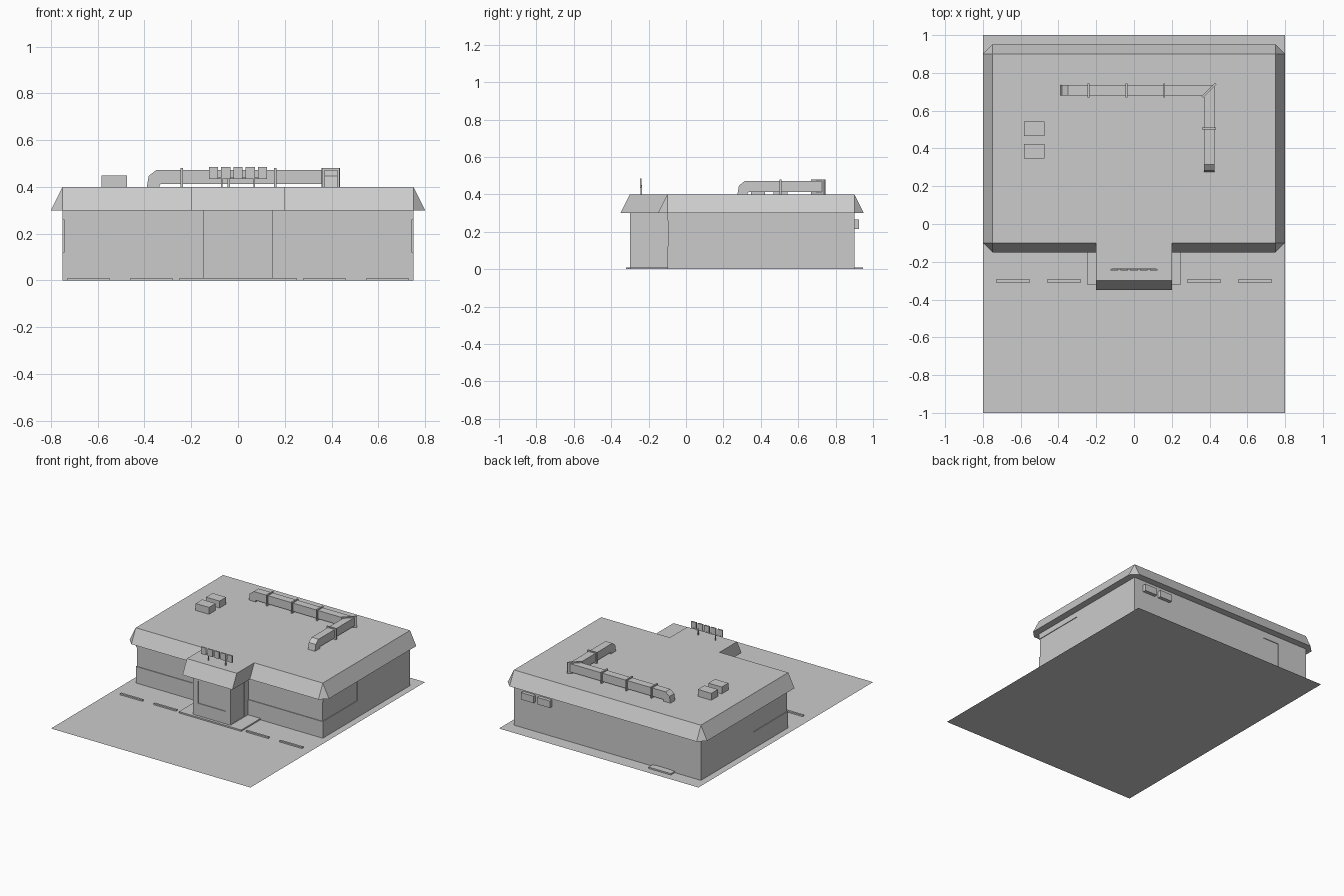
import bpy, bmesh
from mathutils import Vector

if "Cube" in bpy.data.objects:
    bpy.data.objects.remove(bpy.data.objects["Cube"])


def finish(name, bm):
    bmesh.ops.recalc_face_normals(bm, faces=bm.faces)
    me = bpy.data.meshes.new(name)
    bm.to_mesh(me)
    bm.free()
    ob = bpy.data.objects.new(name, me)
    bpy.context.collection.objects.link(ob)
    return ob


def box(name, x0, x1, y0, y1, z0, z1):
    bm = bmesh.new()
    bmesh.ops.create_cube(bm, size=1)
    for v in bm.verts:
        v.co = Vector(((x0 + x1) / 2 + v.co.x * (x1 - x0),
                       (y0 + y1) / 2 + v.co.y * (y1 - y0),
                       (z0 + z1) / 2 + v.co.z * (z1 - z0)))
    return finish(name, bm)


def hull(name, pts):
    bm = bmesh.new()
    for p in pts:
        bm.verts.new(p)
    bmesh.ops.convex_hull(bm, input=bm.verts)
    bmesh.ops.dissolve_limit(bm, angle_limit=0.01, verts=bm.verts, edges=bm.edges)
    return finish(name, bm)


def recess(target, name, *dims):
    cutter = box(name + "_cutter", *dims)
    cutter.hide_render = True
    cutter.hide_viewport = True
    cutter.display_type = 'WIRE'
    m = target.modifiers.new(name, 'BOOLEAN')
    m.operation = 'DIFFERENCE'
    m.solver = 'EXACT'
    m.object = cutter


# flat parking lot
bm = bmesh.new()
lot = [bm.verts.new(p) for p in ((-.8, -1, 0), (.8, -1, 0), (.8, 1, 0), (-.8, 1, 0))]
bm.faces.new(lot)
finish("parking_lot", bm)

# main walls with shallow corner windows and a back door
walls = box("main_walls", -.75, .75, -.1, .9, 0, .31)
recess(walls, "front_window", -.8, .8, -.2, -.095, .12, .26)
recess(walls, "right_window", .745, .85, -.21, .3, .12, .26)
recess(walls, "left_window", -.85, -.745, -.21, .3, .12, .26)
recess(walls, "back_door", -.51, -.38, .895, 1, .01, .25)

# entrance with front window and side doors
entry = box("entrance_walls", -.15, .15, -.3, -.08, 0, .31)
recess(entry, "entrance_window", -.11, .11, -.4, -.295, .1, .26)
recess(entry, "entrance_door_right", .145, .25, -.265, -.14, .012, .26)
recess(entry, "entrance_door_left", -.25, -.145, -.265, -.14, .012, .26)

# mansard roof with clipped corners, plus entrance roof
pts = []
for x in (-1, 1):
    for y in (-.5, .5):
        s = 1 if y > 0 else -1
        pts += [(x * .75, .4 + y, .4), (x * .8, .4 + y, .3),
                (x * .75, .4 + y + s * .05, .3)]
hull("main_roof", pts)
hull("entrance_roof", [(x, y, z) for x in (-.2, .2)
                       for y, z in ((-.35, .3), (-.3, .4), (-.1, .4), (-.1, .3))])

# steps and wheel stops
box("entrance_step", -.25, .25, -.32, -.1, 0, .01)
box("back_step", -.54, -.36, .9, .945, 0, .01)
for i, x in enumerate((-.64, -.37, .37, .64)):
    box(f"wheel_stop_{i}", x - .09, x + .09, -.31, -.295, 0, .01)

# utility boxes on the back wall and units on the roof
for i, x in enumerate((.625, .495)):
    box(f"utility_box_{i}", x - .05, x + .05, .9, .925, .215, .265)
for i, y in enumerate((.385, .505)):
    box(f"roof_unit_{i}", -.583, -.475, y - .038, y + .038, .4, .45)

# rectangular duct swept through a mitred corner, both ends bent down to the roof
IN, OUT = (.37, .68), (.425, .735)
bend = [((0, .4), (.055, .4)), ((.008, .447), (.055, .41)), ((.04, .472), (.06, .412))]


def leg_x(s, z):
    return [(-.39 + s, IN[1], z), (-.39 + s, OUT[1], z)]


def leg_y(s, z):
    return [(IN[0], .275 + s, z), (OUT[0], .275 + s, z)]


rings = [leg_x(*t) + leg_x(*b)[::-1] for t, b in bend]
rings.append([(*IN, .472), (*OUT, .472), (*OUT, .412), (*IN, .412)])
rings += [leg_y(*t) + leg_y(*b)[::-1] for t, b in reversed(bend)]
bm = bmesh.new()
vr = [[bm.verts.new(p) for p in r] for r in rings]
for a, b in zip(vr, vr[1:]):
    for k in range(4):
        # shared inner bend points collapse cleanly after merging
        bm.faces.new((a[k], a[(k + 1) % 4], b[(k + 1) % 4], b[k]))
bm.faces.new(vr[0])
bm.faces.new(vr[-1])
finish("roof_duct", bm)

# duct flanges, one of them on the mitre
for i, x in enumerate((-.24, -.04, .16)):
    box(f"duct_flange_{i}", x - .005, x + .005, .67, .745, .4, .48)
box("duct_flange_side", .36, .435, .5, .51, .4, .48)
hull("duct_flange_corner", [(a + d, a + .31 - d, z) for a in (.362, .433)
                            for d in (-.004, .004) for z in (.4, .48)])

# blank sign tiles on two posts
for i in range(5):
    x = -.105 + i * .0525
    box(f"sign_tile_{i}", x - .02, x + .02, -.247, -.237, .435, .485)
box("sign_rail", -.12, .12, -.24, -.236, .437, .443)
for i, x in enumerate((-.07, .07)):
    box(f"sign_post_{i}", x - .003, x + .003, -.242, -.236, .4, .45)
